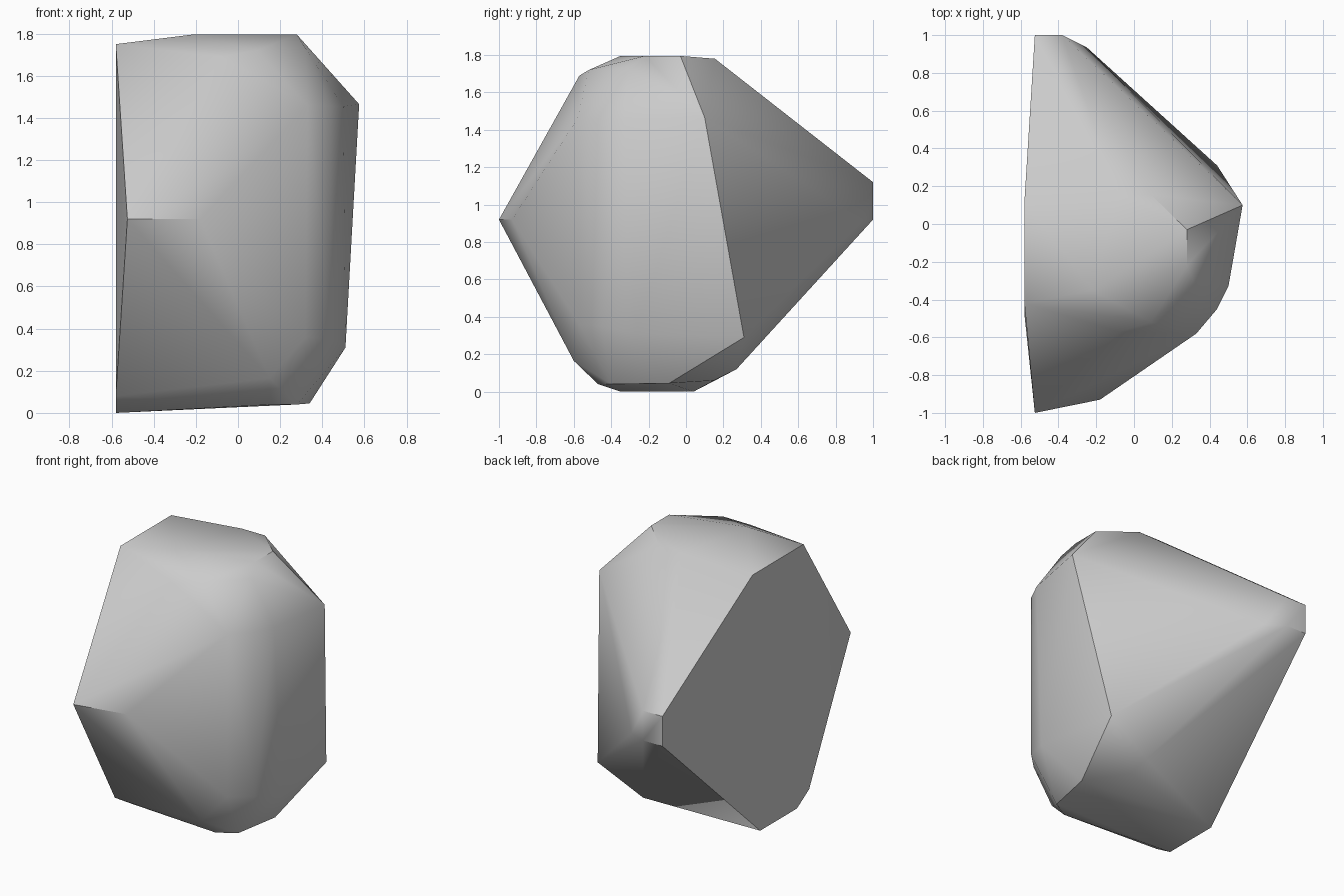
import bpy, bmesh, math

cube = bpy.data.objects.get("Cube")
if cube:
    bpy.data.objects.remove(cube, do_unlink=True)

# Single stone colour
stone = bpy.data.materials.new("stone_grey")
stone.use_nodes = True
grey = (0.6, 0.6, 0.6, 1)
stone.diffuse_color = grey
stone.node_tree.nodes["Principled BSDF"].inputs["Base Color"].default_value = grey

# Corners of the rock, grouped by region
flat_side = [(-.58, .12, 1.75), (-.58, -.42, 1.75), (-.58, -.48, .08),
             (-.58, -.35, 0), (-.58, .04, 0)]
front_ridge = [(-.525, -1, .92), (-.18, -.93, .92)]
back_tip = [(-.525, 1, .92), (-.525, 1, 1.12), (-.38, 1, 1.12),
            (-.38, 1, .92), (-.25, .935, .91)]
crown = [(-.08, .155, 1.78), (.09, .155, 1.78), (.28, -.03, 1.795),
         (.28, -.22, 1.795), (-.22, -.35, 1.795), (.32, -.31, 1.73),
         (.09, -.52, 1.72), (-.08, -.57, 1.69)]
shoulder = [(.575, .1, 1.465), (.5, -.33, 1.455), (.44, -.45, 1.455),
            (.33, -.58, 1.46)]
base = [(.44, .31, .29), (.51, -.27, .31), (.44, -.45, .35), (.32, -.57, .36),
        (.15, -.6, .165), (.16, -.47, .04), (.28, -.4, .04),
        (.34, -.09, .045), (.15, .15, .06), (.13, .27, .12)]

# Wrap the corners in a convex skin and merge nearly flat facets
bm = bmesh.new()
for corner in flat_side + front_ridge + back_tip + crown + shoulder + base:
    bm.verts.new(corner)
hull = bmesh.ops.convex_hull(bm, input=bm.verts)
loose = [v for v in bm.verts if not v.link_faces]
bmesh.ops.delete(bm, geom=loose, context="VERTS")
bmesh.ops.dissolve_limit(bm, angle_limit=math.radians(1.5),
                         verts=bm.verts, edges=bm.edges)
bmesh.ops.recalc_face_normals(bm, faces=bm.faces)

mesh = bpy.data.meshes.new("rock")
bm.to_mesh(mesh)
bm.free()
mesh.materials.append(stone)
rock = bpy.data.objects.new("rock", mesh)
bpy.context.collection.objects.link(rock)

# Soft facets with crisp main edges
bpy.context.view_layer.objects.active = rock
rock.select_set(True)
bpy.ops.object.shade_smooth_by_angle(angle=math.radians(35))
